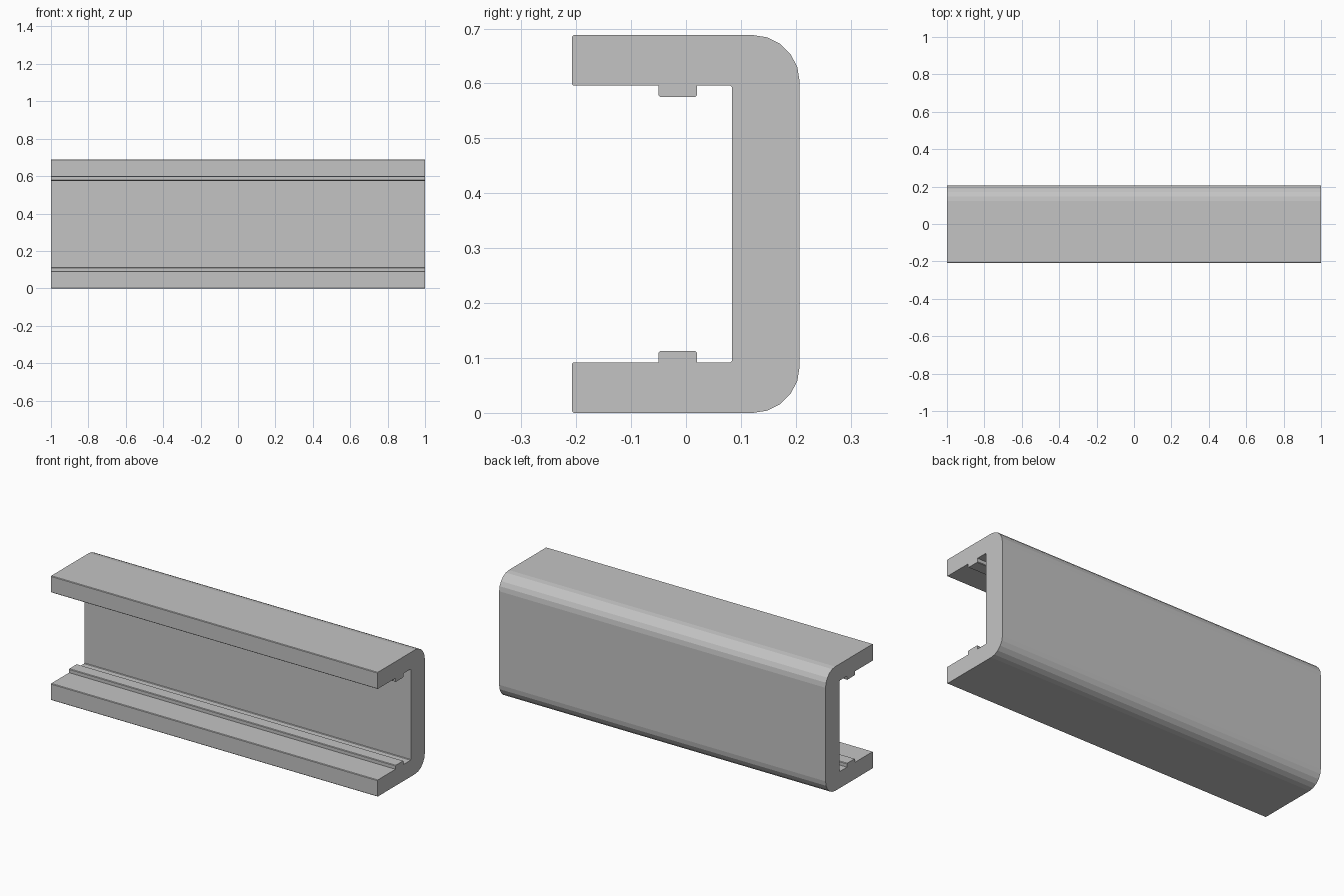
import bpy, bmesh, math

if "Cube" in bpy.data.objects:
    bpy.data.objects.remove(bpy.data.objects["Cube"])

HALF_LENGTH = 1.0
HEIGHT = 0.688
FRONT, BACK = -0.208, 0.207
WEB_INNER = 0.084            # inner face of the upright web
FLANGE = 0.092               # flange thickness
RAIL_TOP = 0.113
RAIL_FRONT, RAIL_BACK = -0.05, 0.02
RADIUS = 0.085               # outer corner radius
EASE = 0.003                 # tiny softening of the flange and rail edges

grey = bpy.data.materials.new("plain grey")
grey.diffuse_color = (0.55, 0.55, 0.55, 1)
grey.use_nodes = True
grey.node_tree.nodes["Principled BSDF"].inputs["Base Color"].default_value = grey.diffuse_color


def lower_half():
    """Lower half of the channel section as (y, z), from back corner to web."""
    pts = []
    for i in range(6):
        a = math.radians(-18 * i)
        pts.append((BACK - RADIUS + RADIUS * math.cos(a),
                    RADIUS + RADIUS * math.sin(a)))
    # flange tip
    pts += [(FRONT + EASE, 0), (FRONT, EASE),
            (FRONT, FLANGE - EASE), (FRONT + EASE, FLANGE)]
    # raised rail on the flange
    pts += [(RAIL_FRONT, FLANGE), (RAIL_FRONT, RAIL_TOP - EASE),
            (RAIL_FRONT + EASE, RAIL_TOP), (RAIL_BACK - EASE, RAIL_TOP),
            (RAIL_BACK, RAIL_TOP - EASE), (RAIL_BACK, FLANGE)]
    # inner corner
    pts += [(WEB_INNER - EASE, FLANGE), (WEB_INNER, FLANGE + EASE)]
    return pts


# Mirror the half section, then extrude it along x
lower = lower_half()
section = lower + [(y, HEIGHT - z) for y, z in reversed(lower)]

bm = bmesh.new()
face = bm.faces.new([bm.verts.new((-HALF_LENGTH, y, z)) for y, z in section])
result = bmesh.ops.extrude_face_region(bm, geom=[face], use_keep_orig=True)
moved = [v for v in result["geom"] if isinstance(v, bmesh.types.BMVert)]
bmesh.ops.translate(bm, verts=moved, vec=(2 * HALF_LENGTH, 0, 0))
bmesh.ops.recalc_face_normals(bm, faces=bm.faces[:])

mesh = bpy.data.meshes.new("channel_beam")
bm.to_mesh(mesh)
bm.free()
mesh.materials.append(grey)

beam = bpy.data.objects.new("channel_beam", mesh)
bpy.context.collection.objects.link(beam)
